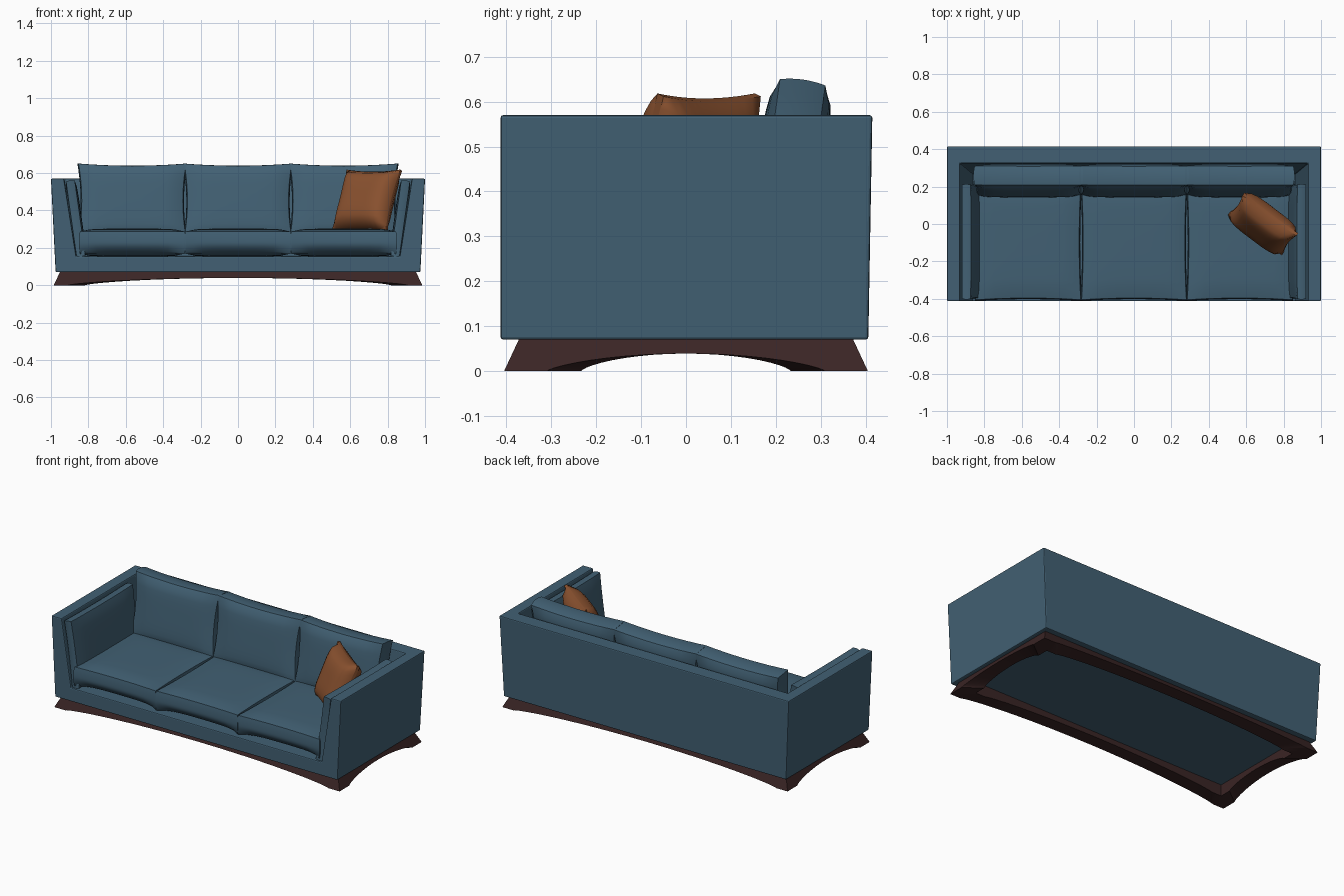
import bpy, bmesh, math
from mathutils import Matrix, Vector

if "Cube" in bpy.data.objects:
    bpy.data.objects.remove(bpy.data.objects["Cube"])


def material(name, rgb):
    m = bpy.data.materials.new(name)
    m.diffuse_color = (*rgb, 1)
    m.use_nodes = True
    m.node_tree.nodes["Principled BSDF"].inputs["Base Color"].default_value = m.diffuse_color
    return m


BLUE = material("slate blue fabric", (0.054, 0.118, 0.173))
RUST = material("rust fabric", (0.25, 0.082, 0.028))
WOOD = material("dark wood", (0.042, 0.018, 0.018))


def finish(name, bm, mat, angle=None):
    bmesh.ops.recalc_face_normals(bm, faces=bm.faces)
    me = bpy.data.meshes.new(name)
    bm.to_mesh(me)
    bm.free()
    me.materials.append(mat)
    ob = bpy.data.objects.new(name, me)
    bpy.context.collection.objects.link(ob)
    bpy.ops.object.select_all(action='DESELECT')
    ob.select_set(True)
    bpy.context.view_layer.objects.active = ob
    if angle:
        bpy.ops.object.shade_smooth_by_angle(angle=math.radians(angle))
    return ob


def block(name, low, high, z0, z1, mat):
    """Tapered box; low and high are (half width, y front, y back)."""
    bm = bmesh.new()
    bmesh.ops.create_cube(bm, size=2)
    for v in bm.verts:
        hx, yf, yb = high if v.co.z > 0 else low
        v.co = (v.co.x * hx, yb if v.co.y > 0 else yf, z1 if v.co.z > 0 else z0)
    return finish(name, bm, mat)


def cushion(name, size, edge, pinch, bulge, loc, rot, mat, tuck=0.0, n=12):
    """Puffed cushion: local x width, y height, z thickness."""
    W, D, T = (s / 2 for s in size)
    bm = bmesh.new()
    bmesh.ops.create_cube(bm, size=2)
    bmesh.ops.subdivide_edges(bm, edges=bm.edges, cuts=n - 1, use_grid_fill=True)
    for vert in bm.verts:
        u, v, w = vert.co
        puff = math.sqrt(max(0, (1 - u ** 4) * (1 - v ** 4)))
        out = bulge * (1 - w * w)
        x = u * (W * (1 - pinch * (1 - v * v)) + out)
        y = v * (D * (1 - pinch * (1 - u * u)) + out)
        if v < 0 and w < 0:
            y += tuck * v * v * w * w * (1 - u ** 6)
        vert.co = (x, y, w * T * (edge + (1 - edge) * puff))
    bmesh.ops.transform(bm, matrix=Matrix.Translation(loc) @ rot, verts=bm.verts)
    return finish(name, bm, mat, 40)


def R(deg, axis):
    return Matrix.Rotation(math.radians(deg), 4, axis)


# Upholstered shell: tapered box with the seating space cut out
body = block("sofa_body", (0.975, -0.413, 0.406), (1.0, -0.413, 0.415), 0.07, 0.57, BLUE)
cutter = block("cutter", (0.865, -0.6, 0.27), (0.932, -0.6, 0.326), 0.155, 0.58, BLUE)
cutter.hide_render = True
bpy.context.view_layer.objects.active = body
cut = body.modifiers.new("cut", 'BOOLEAN')
cut.operation, cut.solver, cut.object = 'DIFFERENCE', 'EXACT', cutter
bpy.ops.object.modifier_apply(modifier="cut")
bpy.data.objects.remove(cutter)
bev = body.modifiers.new("bevel", 'BEVEL')
bev.width, bev.segments, bev.limit_method = 0.006, 2, 'ANGLE'


# Wooden base: flared frame with an arch under each side
def base_frame():
    X, Y, H, T, N = 0.985, 0.405, 0.075, 0.10, 20
    footx, footy = 0.91, 0.31

    def arch(u, foot):
        return 0.039 * max(0, 1 - (u / foot) ** 2) ** 0.7

    def stops(half, foot):
        return [-half] + [-foot * math.cos(math.pi * i / N) for i in range(N + 1)]

    path = [(u, -Y, arch(u, footx) if abs(u) < footx else 0) for u in stops(X, footx)]
    path += [(X, u, arch(u, footy) if abs(u) < footy else 0) for u in stops(Y, footy)]
    path += [(-x, -y, z) for x, y, z in path]
    bm = bmesh.new()
    rings = []
    for x, y, z in path:
        def at(inset, h):
            return bm.verts.new((x * (X - inset) / X, y * (Y - inset) / Y, h))
        rings.append([at(0.035 * z / H, z), at(0.035, H), at(T, H), at(T, z)])
    for a, b in zip(rings, rings[1:] + rings[:1]):
        for i in range(4):
            j = (i + 1) % 4
            bm.faces.new((a[i], b[i], b[j], a[j]))
    finish("base_frame", bm, WOOD, 30)


base_frame()

# Seat and back cushions, three of each
for i, cx in enumerate((-0.565, 0, 0.565), 1):
    cushion(f"seat_cushion_{i}", (0.56, 0.61, 0.15), 0.80, 0.03, 0.006,
            Vector((cx, -0.10, 0.228)), Matrix(), BLUE, tuck=0.04)
    # tuck pulls the lower front edge back under the seat
    cushion(f"back_cushion_{i}", (0.575, 0.40, 0.15), 0.68, 0.06, 0.006,
            Vector((cx, 0.232, 0.445)), R(82, 'X'), BLUE)

# Thin pads lining the arms
for side, s in (("left", -1), ("right", 1)):
    cushion(f"arm_pad_{side}", (0.61, 0.405, 0.065), 0.72, 0.02, 0.003,
            Vector((s * 0.868, -0.095, 0.357)),
            R(8 * s, 'Y') @ R(90, 'Z') @ R(90, 'X'), BLUE)

# Loose throw pillow leaning in the corner
cushion("throw_pillow", (0.36, 0.345, 0.15), 0.12, 0.07, 0.0,
        Vector((0.69, 0.0, 0.455)), R(-37, 'Z') @ R(68, 'X'), RUST)
